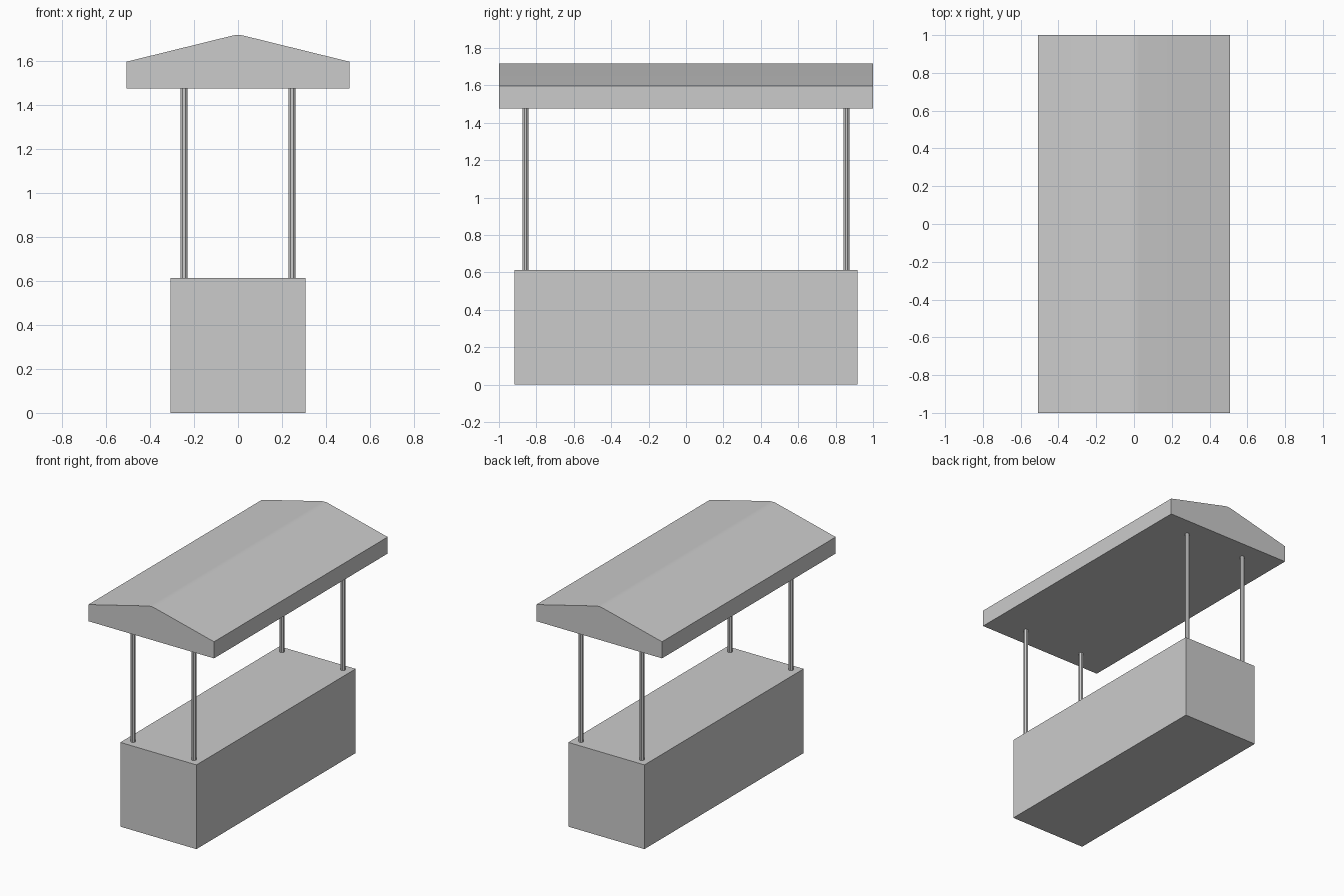
import bpy, bmesh, math

if "Cube" in bpy.data.objects:
    bpy.data.objects.remove(bpy.data.objects["Cube"])

BASE_TOP, ROOF_BOTTOM = 0.614, 1.476

# Counter box
bpy.ops.mesh.primitive_cube_add(size=1, location=(0, 0, BASE_TOP / 2))
counter = bpy.context.object
counter.name = "counter"
counter.scale = (0.614, 1.834, BASE_TOP)

# Four round posts
for sx, side in ((-1, "left"), (1, "right")):
    for sy, end in ((-1, "front"), (1, "back")):
        bpy.ops.mesh.primitive_cylinder_add(
            vertices=8, radius=0.0165, depth=ROOF_BOTTOM - BASE_TOP,
            location=(sx * 0.2455, sy * 0.858, (BASE_TOP + ROOF_BOTTOM) / 2),
            rotation=(0, 0, math.pi / 8))
        bpy.context.object.name = f"{end}_{side}_post"

# Gabled roof: mirrored half profile with a softened ridge, extruded along y
half = [(0.507, ROOF_BOTTOM), (0.507, 1.597), (0.028, 1.715), (0.012, 1.718)]
profile = half + [(-x, z) for x, z in reversed(half)]
bm = bmesh.new()
face = bm.faces.new([bm.verts.new((x, -1, z)) for x, z in profile])
ext = bmesh.ops.extrude_face_region(bm, geom=[face])
verts = [v for v in ext["geom"] if isinstance(v, bmesh.types.BMVert)]
bmesh.ops.translate(bm, verts=verts, vec=(0, 2, 0))
bmesh.ops.recalc_face_normals(bm, faces=bm.faces)
mesh = bpy.data.meshes.new("roof")
bm.to_mesh(mesh)
bm.free()
roof = bpy.data.objects.new("roof", mesh)
bpy.context.collection.objects.link(roof)

# Smooth only the shallow ridge edges
bpy.ops.object.select_all(action='DESELECT')
roof.select_set(True)
bpy.context.view_layer.objects.active = roof
bpy.ops.object.shade_smooth_by_angle(angle=math.radians(30))
